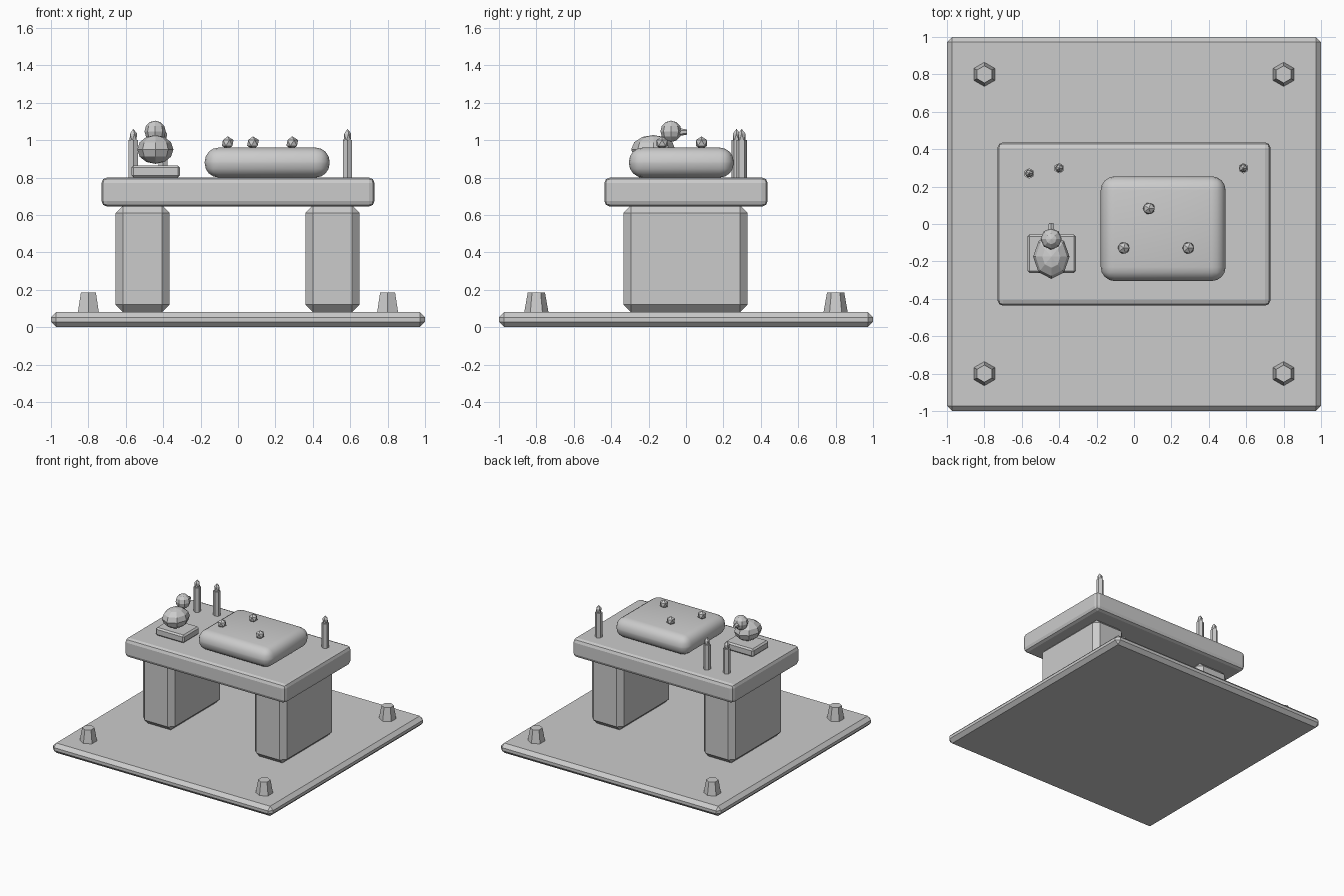
import bpy, bmesh, math
from mathutils import Matrix

if "Cube" in bpy.data.objects:
    bpy.data.objects.remove(bpy.data.objects["Cube"])

stone = bpy.data.materials.new("plain_grey")
stone.diffuse_color = (0.6, 0.6, 0.6, 1)
stone.use_nodes = True
stone.node_tree.nodes["Principled BSDF"].inputs["Base Color"].default_value = stone.diffuse_color


def make(name, bm):
    mesh = bpy.data.meshes.new(name)
    bm.to_mesh(mesh)
    bm.free()
    mesh.materials.append(stone)
    ob = bpy.data.objects.new(name, mesh)
    bpy.context.collection.objects.link(ob)
    return ob


def place(loc, scale=(1, 1, 1), rot_x=0.0):
    return (Matrix.Translation(loc) @ Matrix.Rotation(rot_x, 4, 'X')
            @ Matrix.Diagonal((*scale, 1)))


def box(name, x, y, z, bevel, segments=1, smooth=False):
    """Bevelled box from (min, max) ranges."""
    bm = bmesh.new()
    centre = [(a + b) / 2 for a, b in (x, y, z)]
    size = [b - a for a, b in (x, y, z)]
    bmesh.ops.create_cube(bm, size=1, matrix=place(centre, size))
    bmesh.ops.bevel(bm, geom=bm.edges[:], offset=bevel, segments=segments,
                    profile=0.5, affect='EDGES', clamp_overlap=True)
    for f in bm.faces:
        f.smooth = smooth
    return make(name, bm)


def cone(name, loc, r1, r2, depth, sides=6, rot_x=0.0):
    bm = bmesh.new()
    bmesh.ops.create_cone(bm, cap_ends=True, segments=sides, radius1=r1,
                          radius2=r2, depth=depth, matrix=place(loc, rot_x=rot_x))
    return make(name, bm)


def gem(name, loc, scale):
    bm = bmesh.new()
    bmesh.ops.create_icosphere(bm, subdivisions=1, radius=1, matrix=place(loc, scale))
    return make(name, bm)


def ball(name, loc, scale):
    bm = bmesh.new()
    bmesh.ops.create_uvsphere(bm, u_segments=8, v_segments=6, radius=1,
                              matrix=place(loc, scale))
    return make(name, bm)


# Ground plate with corner pegs
box("base_plate", (-1, 1), (-1, 1), (0, 0.08), 0.028)
for sx in (-1, 1):
    for sy in (-1, 1):
        cone("corner_peg", (0.8 * sx, 0.8 * sy, 0.132), 0.065, 0.046, 0.108)

# Table supports and slab
for x in ((-0.655, -0.365), (0.36, 0.65)):
    box("support", x, (-0.335, 0.33), (0.08, 0.65), 0.04)
box("table_slab", (-0.73, 0.73), (-0.437, 0.437), (0.645, 0.8), 0.03, 2)

# Cushion with studs
box("cushion", (-0.178, 0.49), (-0.305, 0.255), (0.8, 0.96), 0.075, 4, True)
for x, y in ((0.08, 0.083), (-0.055, -0.128), (0.29, -0.128)):
    gem("stud", (x, y, 0.985), (0.035, 0.035, 0.035))

# Candles with flames
for x, y in ((-0.56, 0.27), (-0.4, 0.298), (0.585, 0.298)):
    cone("candle", (x, y, 0.9), 0.028, 0.028, 0.2)
    gem("flame", (x, y, 1.015), (0.023, 0.023, 0.045))

# Bird on a small stand, facing the back
box("bird_stand", (-0.57, -0.31), (-0.262, -0.055), (0.8, 0.865), 0.012)
ball("bird_body", (-0.442, -0.175, 0.95), (0.097, 0.118, 0.077))
ball("bird_head", (-0.443, -0.08, 1.047), (0.057, 0.057, 0.057))
cone("bird_beak", (-0.443, -0.02, 1.043), 0.022, 0.014, 0.05, 6, -math.pi / 2)
